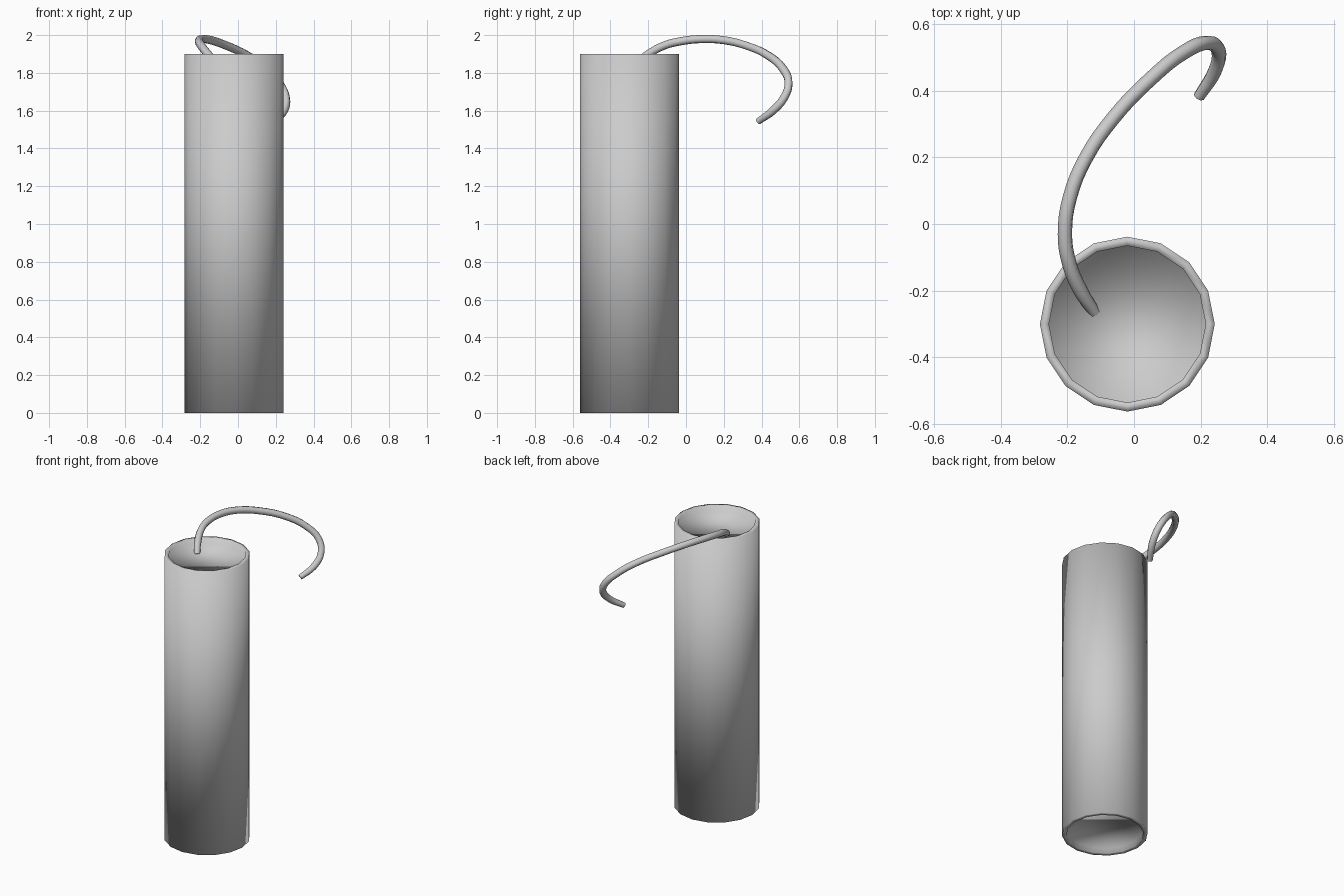
import bpy, bmesh
from math import cos, sin, pi

if "Cube" in bpy.data.objects:
    bpy.data.objects.remove(bpy.data.objects["Cube"])

CX, CY = -0.02, -0.30   # axis of the tube
SIDES = 16

# Stick body: 16-sided tube with recessed discs at both ends
profile = [(0.235, 0.035), (0.235, 0.0), (0.262, 0.0),
           (0.262, 1.9), (0.235, 1.9), (0.235, 1.865)]
bm = bmesh.new()
rings = [[bm.verts.new((CX + r * cos(2 * pi * i / SIDES), CY + r * sin(2 * pi * i / SIDES), z))
          for i in range(SIDES)] for r, z in profile]
for a, b in zip(rings, rings[1:]):
    for i in range(SIDES):
        j = (i + 1) % SIDES
        bm.faces.new((a[i], a[j], b[j], b[i]))
bm.faces.new(rings[0][::-1])
bm.faces.new(rings[-1])
for f in bm.faces:
    f.smooth = True
for e in bm.edges:
    if len(e.link_faces) == 2 and e.calc_face_angle() > 0.7:
        e.smooth = False
mesh = bpy.data.meshes.new("stick_body")
bm.to_mesh(mesh)
bm.free()
bpy.context.collection.objects.link(bpy.data.objects.new("stick_body", mesh))

# Fuse: round cord curling out of the top and over the back
path = [(-0.118, -0.265, 1.855), (-0.16, -0.20, 1.90), (-0.195, -0.115, 1.945),
        (-0.207, -0.03, 1.967), (-0.192, 0.08, 1.979), (-0.143, 0.20, 1.973),
        (-0.06, 0.32, 1.944), (0.05, 0.435, 1.892), (0.15, 0.515, 1.82),
        (0.22, 0.543, 1.745), (0.253, 0.52, 1.67), (0.243, 0.46, 1.60),
        (0.195, 0.382, 1.543)]
curve = bpy.data.curves.new("fuse", 'CURVE')
curve.dimensions = '3D'
curve.bevel_depth = 0.022
curve.bevel_resolution = 2
curve.resolution_u = 4
curve.use_fill_caps = True
spline = curve.splines.new('BEZIER')
spline.bezier_points.add(len(path) - 1)
for p, co in zip(spline.bezier_points, path):
    p.co = co
    p.handle_left_type = p.handle_right_type = 'AUTO'
spline.bezier_points[0].radius = spline.bezier_points[-1].radius = 0.8
spline.use_smooth = True
bpy.context.collection.objects.link(bpy.data.objects.new("fuse", curve))
